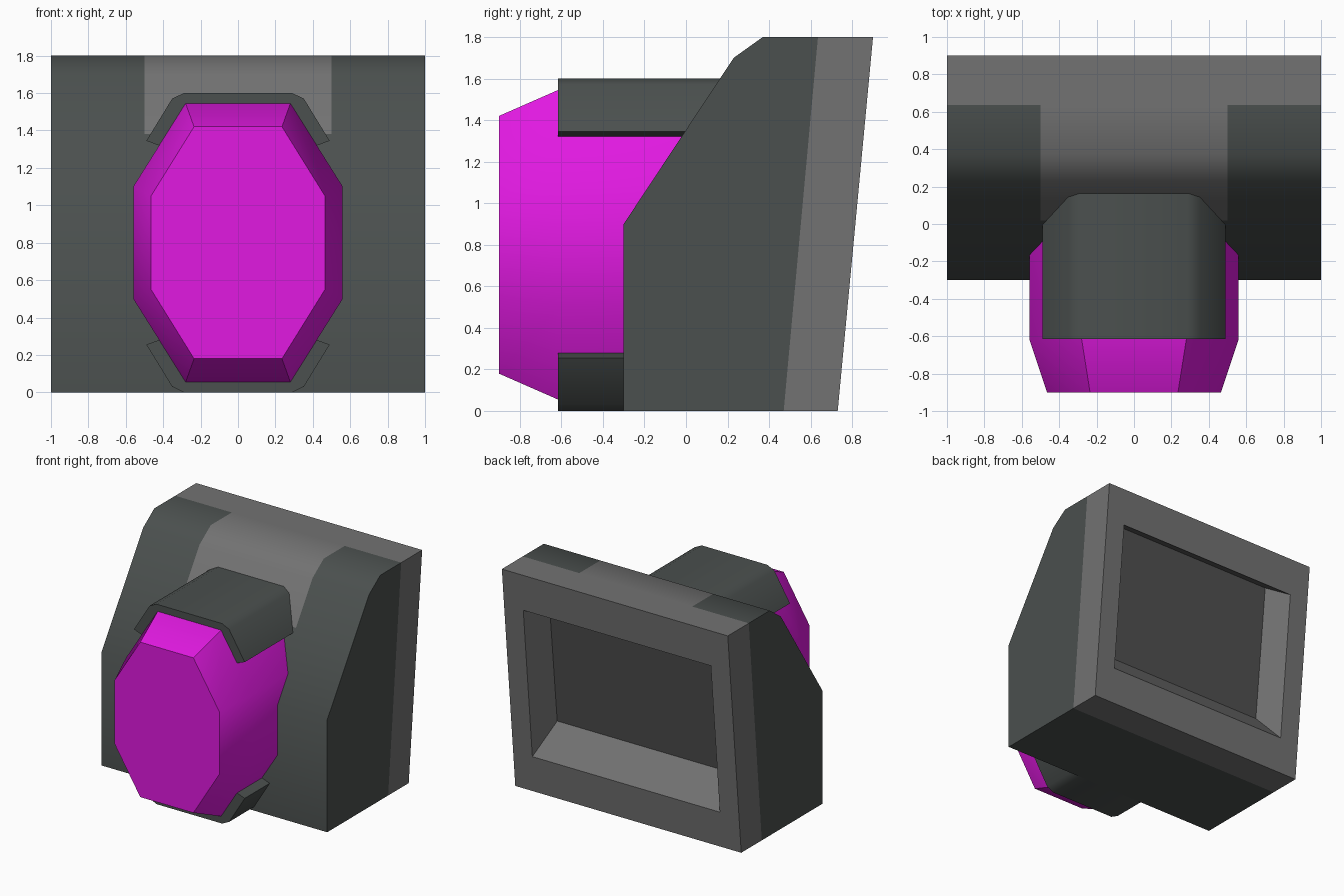
import bpy, bmesh, math

if "Cube" in bpy.data.objects:
    bpy.data.objects.remove(bpy.data.objects["Cube"])


def material(name, rgb):
    m = bpy.data.materials.new(name)
    m.diffuse_color = (*rgb, 1)
    m.use_nodes = True
    m.node_tree.nodes["Principled BSDF"].inputs["Base Color"].default_value = m.diffuse_color
    return m


DARK = material("dark_grey", (0.07, 0.08, 0.077))
MID = material("mid_grey", (0.17, 0.17, 0.17))
PANEL = material("panel_grey", (0.08, 0.08, 0.08))
MAGENTA = material("magenta", (0.75, 0.01, 0.75))


def loft(name, loops, mats, closed=True, start=True, end=True, pick=None):
    """Skin a series of matching loops; pick(face centre) gives a material slot."""
    bm = bmesh.new()
    rings = [[bm.verts.new(p) for p in loop] for loop in loops]
    n = len(rings[0])
    for a, b in zip(rings, rings[1:]):
        for i in range(n if closed else n - 1):
            j = (i + 1) % n
            bm.faces.new((a[i], a[j], b[j], b[i]))
    if start:
        bm.faces.new(rings[0])
    if end:
        bm.faces.new(rings[-1])
    bmesh.ops.recalc_face_normals(bm, faces=bm.faces)
    if pick:
        for f in bm.faces:
            f.material_index = pick(f.calc_center_median())
    me = bpy.data.meshes.new(name)
    bm.to_mesh(me)
    bm.free()
    for m in mats:
        me.materials.append(m)
    me.shade_smooth()
    me.set_sharp_from_angle(angle=math.radians(36))
    ob = bpy.data.objects.new(name, me)
    bpy.context.collection.objects.link(ob)
    return ob


# Sloped housing, with a lighter band down the middle of the slope
profile = [(0.47, 0), (-0.3, 0), (-0.3, 0.9), (0.018, 1.38),
           (0.23, 1.7), (0.37, 1.8), (0.635, 1.8)]
loft("housing", [[(x, y, z) for y, z in profile] for x in (-1, -0.5, 0.5, 1)],
     [DARK, MID], closed=False,
     pick=lambda c: int(abs(c.x) < 0.1 and c.z > 1.4))


# Tilted rear frame with a tapered recess
def rect(w, y0, z0, y1, z1):
    return [(-w, y0, z0), (w, y0, z0), (w, y1, z1), (-w, y1, z1)]


loft("rear_frame", [rect(1, 0.47, 0, 0.635, 1.8),
                    rect(1, 0.73, 0, 0.9, 1.8),
                    rect(0.83, 0.757, 0.29, 0.872, 1.505),
                    rect(0.75, 0.557, 0.52, 0.668, 1.625)],
     [MID, PANEL], start=False,
     pick=lambda c: int(abs(c.x) < 0.1 and c.y < 0.65 and 1 < c.z < 1.2))


# Octagonal lens block with a chamfered front
def octagon(y, w, wt, hs, ht, cz=0.8):
    half = [(w, -hs), (w, hs), (wt, ht)]
    pts = half + [(-wt, ht), (-w, hs), (-w, -hs), (-wt, -ht), (wt, -ht)]
    return [(x, y, cz + z) for x, z in pts]


loft("lens", [octagon(-0.9, 0.465, 0.235, 0.25, 0.62),
              octagon(-0.615, 0.56, 0.28, 0.3, 0.745),
              octagon(0.2, 0.56, 0.28, 0.3, 0.745)], [MAGENTA])

# Clamps hugging the top and bottom of the lens
half = [(0.423, 1.32), (0.49, 1.345), (0.352, 1.57), (0.29, 1.6)]
clamp = half + [(-x, z) for x, z in reversed(half)]
for name, back, flip in (("upper_clamp", 0.25, False), ("lower_clamp", -0.3, True)):
    loft(name, [[(x, y, 1.6 - z if flip else z) for x, z in clamp]
                for y in (-0.615, back)], [DARK], end=False)
